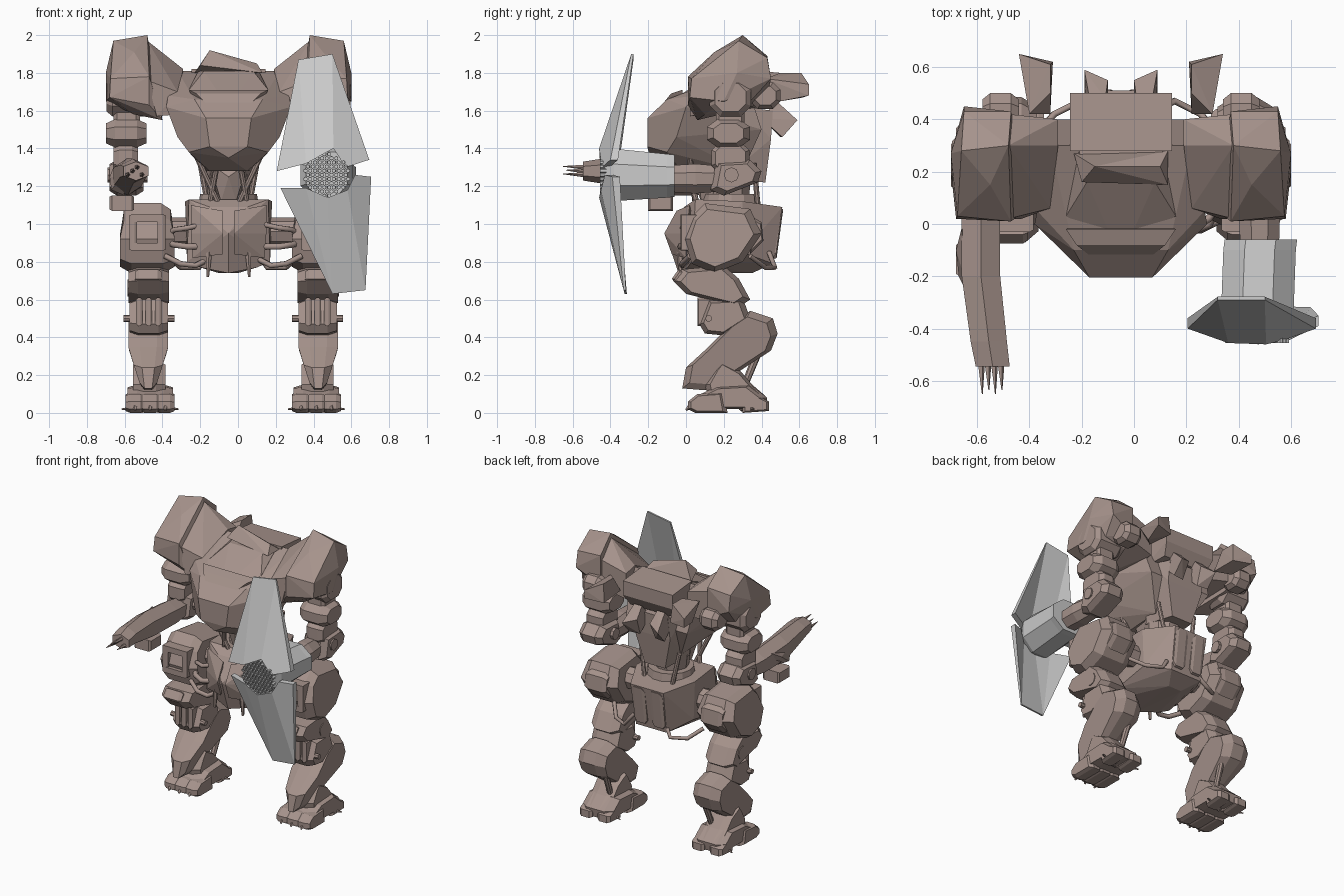
import bpy, bmesh, math
from mathutils import Vector

C = -0.05  # body centre line; part coordinates are measured outward from it
BROWN = bpy.data.materials.new("brown_armour")
BROWN.diffuse_color = (0.38, 0.29, 0.26, 1)

def emit(name, bm, pair=False, mat=BROWN):
    """Turn a bmesh into one object, or into a left and right pair."""
    for s in ((1, -1) if pair else (1,)):
        b = bm.copy()
        for v in b.verts:
            v.co.x = C + s * v.co.x
        bmesh.ops.recalc_face_normals(b, faces=b.faces[:])
        me = bpy.data.meshes.new(name)
        b.to_mesh(me)
        b.free()
        if mat:
            me.materials.append(mat)
        ob = bpy.data.objects.new(name + (("_left" if s > 0 else "_right") if pair else ""), me)
        bpy.context.collection.objects.link(ob)
    bm.free()

def hull(name, pts, pair=False, sym=False, mat=BROWN):
    bm = bmesh.new()
    for p in pts:
        bm.verts.new(p)
        if sym and p[0]:
            bm.verts.new((-p[0], p[1], p[2]))
    bmesh.ops.convex_hull(bm, input=bm.verts[:])
    bmesh.ops.delete(bm, geom=[v for v in bm.verts if not v.link_faces], context='VERTS')
    bmesh.ops.dissolve_limit(bm, angle_limit=0.05, verts=bm.verts[:], edges=bm.edges[:])
    emit(name, bm, pair, mat)

def skin(name, rings, pair=False, mat=BROWN):
    bm = bmesh.new()
    rs = [[bm.verts.new(p) for p in r] for r in rings]
    n = len(rs[0])
    for a, b in zip(rs, rs[1:]):
        for i in range(n):
            bm.faces.new((a[i], a[(i + 1) % n], b[(i + 1) % n], b[i]))
    bm.faces.new(rs[0])
    bm.faces.new(rs[-1])
    emit(name, bm, pair, mat)

def prism(name, prof, u0, u1, d=0.04, k=0.8, pair=True, width=lambda z: 1):
    """Side profile (y, z) extruded along x with chamfered ends."""
    cy = sum(p[0] for p in prof) / len(prof)
    cz = sum(p[1] for p in prof) / len(prof)
    m = (u0 + u1) / 2
    skin(name, [[(m + (u - m) * width(z), cy + (y - cy) * s, cz + (z - cz) * s) for y, z in prof]
                for u, s in ((u0, k), (u0 + d, 1), (u1 - d, 1), (u1, k))], pair)

def octa(cy, cz, ry, rz):
    return [(cy + ry * a, cz + rz * b) for a, b in
            ((-1, -.45), (-.5, -1), (.5, -1), (1, -.45), (1, .45), (.5, 1), (-.5, 1), (-1, .45))]

def loft(name, rings, n=8, pair=False, mat=BROWN):
    """Rings (x, y, z, rx, rz) stacked along y."""
    skin(name, [[(x + rx * math.cos(math.tau * (i + .5) / n), y, z + rz * math.sin(math.tau * (i + .5) / n))
                 for i in range(n)] for x, y, z, rx, rz in rings], pair, mat)

def rod(name, a, b, r0, r1=None, n=8, pair=True):
    a, b = Vector(a), Vector(b)
    q = (b - a).to_track_quat('Z', 'Y')
    ring = lambda c, r: [c + q @ Vector((r * math.cos(math.tau * i / n), r * math.sin(math.tau * i / n), 0)) for i in range(n)]
    skin(name, [ring(a, r0), ring(b, r0 if r1 is None else r1)], pair)

def pipe(name, pts, r):
    for s, side in ((1, "_left"), (-1, "_right")):
        cu = bpy.data.curves.new(name, 'CURVE')
        cu.dimensions, cu.bevel_depth, cu.bevel_resolution, cu.use_fill_caps = '3D', r, 1, True
        sp = cu.splines.new('POLY')
        sp.points.add(len(pts) - 1)
        for p, (u, y, z) in zip(sp.points, pts):
            p.co = (C + s * u, y, z, 1)
        cu.materials.append(BROWN)
        bpy.context.collection.objects.link(bpy.data.objects.new(name + side, cu))

def box(name, u0, u1, y0, y1, z0, z1, pair=True):
    prism(name, [(y0, z0), (y1, z0), (y1, z1), (y0, z1)], u0, u1, min(.012, (u1 - u0) / 3), .85, pair)

# Chest, back plate and rear torso
hull("chest", [(.18, -.1, 1.66), (.12, -.205, 1.56), (.28, -.05, 1.6), (.1, -.205, 1.41), (.21, -.1, 1.38), (.27, -.05, 1.46), (0, -.19, 1.35),
               (.1, -.02, 1.28), (.33, .0, 1.62), (.32, .05, 1.68), (.27, .3, 1.81), (.24, .4, 1.5), (.12, .3, 1.28)], sym=True)
hull("back_plate", [(.195, .28, 1.82), (.195, .5, 1.8), (.195, .5, 1.7), (.17, .45, 1.62), (.195, .28, 1.6)], sym=True)
hull("rear_torso", [(.17, .3, 1.62), (.13, .46, 1.6), (.14, .45, 1.45), (.08, .42, 1.22), (.12, .2, 1.24)], sym=True)
# Cockpit hump with a tilted raised hood and a front lip
hull("cockpit", [(.16, .28, 1.81), (.13, .16, 1.81), (.21, .03, 1.71), (.03, -.065, 1.66), (.19, .0, 1.6)], sym=True)
hull("hood", [(-.1, .22, 1.92), (.15, .22, 1.85), (.18, .15, 1.8), (-.15, .16, 1.84), (-.18, .27, 1.8), (.18, .28, 1.8)])
hull("chest_lip", [(.21, -.02, 1.71), (.17, -.08, 1.69), (.12, -.12, 1.64), (.16, .0, 1.6)], sym=True)

# Shoulders
hull("shoulder", [(.61, .28, 1.97), (.43, .3, 2.0), (.5, .15, 1.91), (.6, .43, 1.88), (.42, .43, 1.89), (.6, .45, 1.77),
                  (.42, .43, 1.68), (.65, .27, 1.8), (.65, .2, 1.65), (.625, .03, 1.77), (.63, .02, 1.67), (.42, .01, 1.78),
                  (.42, .01, 1.63), (.35, .06, 1.55), (.5, .1, 1.58), (.42, .35, 1.62), (.58, .35, 1.66)], pair=True)
hull("shoulder_bridge", [(.24, .3, 1.82), (.24, .4, 1.8), (.24, .4, 1.62), (.27, .06, 1.58), (.27, .06, 1.7), (.32, .3, 1.87),
                         (.43, .3, 1.97), (.43, .42, 1.86), (.43, .42, 1.66), (.43, .02, 1.76), (.38, .02, 1.57)], pair=True)
# Back fins, thrusters and pods
hull("back_fin", [(.39, .65, 1.74), (.39, .65, 1.68), (.27, .61, 1.8), (.26, .62, 1.67), (.35, .42, 1.77), (.27, .42, 1.68),
                  (.27, .5, 1.8), (.35, .5, 1.65)], pair=True)
hull("thruster", [(.05, .4, 1.56), (.13, .4, 1.56), (.06, .48, 1.65), (.12, .48, 1.65), (.05, .55, 1.58), (.14, .59, 1.55),
                  (.06, .5, 1.46), (.14, .51, 1.46)], pair=True)
prism("back_pod", octa(.42, 1.68, .08, .07), .39, .53, .03, .7)

# Upper arms
prism("shoulder_joint", octa(.235, 1.67, .11, .1), .42, .645, .03, .75)
prism("upper_arm", octa(.235, 1.57, .075, .08), .47, .61, .02)
prism("arm_cuff", octa(.225, 1.48, .115, .075), .435, .65, .05, .7)
prism("lower_arm_link", octa(.235, 1.35, .1, .09), .48, .61, .03)
prism("elbow", [(.13, 1.18), (.2, 1.15), (.38, 1.22), (.4, 1.28), (.34, 1.34), (.16, 1.33)], .45, .63, .04, .75)
rod("elbow_bolt", (.43, .24, 1.26), (.64, .24, 1.26), .04)
# Right forearm with gun block and claws
loft("right_forearm", [(-.53, .18, 1.24, .07, .07), (-.535, .05, 1.24, .085, .09), (-.535, -.2, 1.25, .085, .1),
                       (-.505, -.45, 1.28, .08, .065), (-.49, -.545, 1.28, .075, .05)], 6)
hull("forearm_fairing", [(-.61, -.02, 1.3), (-.63, -.1, 1.25), (-.62, -.2, 1.18), (-.57, -.3, 1.25), (-.55, .0, 1.18), (-.55, -.2, 1.15)])
box("gun_block", -.63, -.5, -.2, -.07, 1.07, 1.15, False)
for i in range(4):
    x = -.535 + i * .025
    rod(f"claw_{i}", (x, -.52, 1.26 + .02 * (i % 3)), (x + .005, -.65 + .015 * (i % 2), 1.265 + .02 * (i % 3)), .016, .002, 5, False)

# Left forearm with grey shield, sleeve and honeycomb muzzle
loft("left_forearm", [(.52, .22, 1.24, .07, .07), (.53, .05, 1.24, .085, .085), (.53, -.1, 1.24, .08, .075)])
loft("shield_sleeve", [(.535, -.06, 1.255, .15, .12), (.53, -.1, 1.255, .15, .125), (.52, -.38, 1.26, .15, .15), (.52, -.43, 1.26, .12, .13)], 8, mat=None)

def plate(name, pts, faces):
    """Bent shield plate, thin at its far tip."""
    bm = bmesh.new()
    f = [bm.verts.new((x - C, y, z)) for x, y, z in pts]
    b = [bm.verts.new((x - C, y + (.012 if abs(z - 1.26) > .5 else .04), z)) for x, y, z in pts]
    for fc in faces:
        bm.faces.new([f[i] for i in fc])
        bm.faces.new([b[i] for i in reversed(fc)])
    n = len(pts)
    for i in range(n):
        j = (i + 1) % n
        bm.faces.new((f[i], f[j], b[j], b[i]))
    emit(name, bm, mat=None)

plate("shield_upper", [(.32, -.29, 1.87), (.5, -.29, 1.9), (.695, -.4, 1.34), (.57, -.445, 1.3), (.505, -.46, 1.4),
                       (.36, -.455, 1.32), (.205, -.4, 1.28)], [(0, 5, 6), (0, 1, 4, 5), (1, 2, 3, 4)])
plate("shield_lower", [(.225, -.4, 1.19), (.36, -.45, 1.19), (.475, -.46, 1.14), (.58, -.45, 1.18), (.62, -.43, 1.26),
                       (.705, -.39, 1.25), (.675, -.33, .65), (.5, -.325, .63)],
      [(0, 1, 7), (1, 2, 7), (2, 3, 6, 7), (3, 4, 5, 6)])
comb = bmesh.new()
for r in range(-5, 6):
    for c in range(-6, 7):
        x, z = (c + .5 * (r % 2)) * .025, r * .022
        if math.hypot(x, z) < .115:
            ring = [[comb.verts.new((.52 + x + q * math.cos(math.tau * (i + .5) / 6), y, 1.26 + z + q * math.sin(math.tau * (i + .5) / 6)))
                     for i in range(6)] for q, y in ((.012, -.42), (.012, -.455), (.008, -.455), (.008, -.432))]
            for a, b in zip(ring, ring[1:]):
                for i in range(6):
                    comb.faces.new((a[i], a[(i + 1) % 6], b[(i + 1) % 6], b[i]))
            comb.faces.new(ring[-1])
emit("honeycomb_muzzle", comb, mat=None)

# Waist and pelvis
rod("waist", (0, .23, 1.05), (0, .23, 1.35), .1, .13, 10, False)
rod("waist_ring", (0, .24, 1.1), (0, .24, 1.16), .16, .15, 14, False)
for i, (a, b) in enumerate((((.17, .02, 1.36), (.05, .05, 1.1)), ((.06, .0, 1.32), (.1, .06, 1.1)), ((.15, .36, 1.32), (.11, .38, 1.1)))):
    rod(f"waist_strut_{i}", a, b, .015)
hull("abdomen", [(.1, .06, 1.32), (.04, .08, 1.12), (.12, .2, 1.32), (.05, .2, 1.1), (0, .03, 1.25)], sym=True)
hull("pelvis", [(.21, .05, 1.13), (.1, -.01, 1.09), (.22, .03, .8), (0, -.11, .95), (0, -.04, .74), (.15, .01, .77), (.23, .3, 1.12),
                (.13, .51, 1.09), (.22, .3, .85), (.12, .46, .79), (.05, .35, .74)], sym=True)
hull("pelvis_front_panel", [(.03, -.05, 1.07), (.2, .02, 1.1), (.2, -.0, .95), (.19, .0, .82), (.03, -.075, .84), (.03, -.115, .95), (.1, .05, .95)], pair=True)
prism("pelvis_rear_panel", [(.44, 1.08), (.515, 1.08), (.48, .82), (.42, .8)], .02, .12, .02)
rod("pelvis_spike", (.1, -.03, .92), (.11, -.03, .72), .025, .008, 6)

# Hips and hoses; the legs stand slightly left of the torso centre
C = -.025
rod("hip_axle", (.12, .2, .96), (.4, .2, .96), .075)
pipe("hip_hose_upper", [(.15, .02, 1.0), (.24, -.02, .98), (.31, .02, .97), (.34, .06, .95)], .015)
pipe("hip_hose_middle", [(.15, .02, .88), (.24, -.03, .88), (.31, .0, .89), (.34, .06, .9)], .018)
pipe("hip_hose_lower", [(.12, .02, .82), (.2, -.02, .78), (.28, -.02, .79), (.36, .02, .83)], .016)
pipe("hip_hose_rear", [(.12, .44, .85), (.18, .47, .77), (.28, .42, .77), (.35, .34, .83)], .014)

# Thighs, narrower at the top, with framed front recess
thigh_width = lambda z: 1 if z < 1 else .85
prism("thigh", [(.03, 1.04), (.1, 1.11), (.34, 1.08), (.4, .95), (.3, .8), (.15, .74), (.03, .79), (-.01, .92)], .31, .6, .06, .82, True, thigh_width)
for nm, u0, u1, z0, z1 in (("top", .36, .55, 1.01, 1.05), ("bottom", .36, .55, .86, .9), ("inner", .36, .4, .87, 1.04), ("outer", .51, .55, .87, 1.04)):
    box("thigh_frame_" + nm, u0, u1, -.03, .06, z0, z1)
prism("thigh_rear_plate", [(.33, 1.05), (.4, 1.01), (.41, .91), (.34, .84)], .37, .54, .03)

# Knees
prism("knee_upper", [(-.07, .7), (-.02, .76), (.2, .78), (.28, .71), (.34, .6), (.28, .56), (.0, .63)], .34, .555, .05)
prism("knee_guard", [(-.075, .71), (-.04, .76), (.05, .73), (.06, .64), (-.02, .65)], .38, .52, .02)
prism("knee_lower", [(.07, .47), (.12, .6), (.3, .61), (.34, .5), (.2, .41), (.1, .42)], .345, .55, .05)
rod("knee_bar", (.31, .12, .5), (.58, .12, .5), .018)
rod("knee_pivot", (.34, .2, .66), (.56, .2, .66), .045)
for i in range(3):
    box(f"knee_rib_{i}", .38 + .05 * i, .415 + .05 * i, .06, .15, .46, .61)

# Shins, narrowing to the ankle
shin_width = lambda z: min(1, max(.42, .42 + (z - .12) * 2.6))
prism("shin", [(.34, .54), (.46, .5), (.485, .42), (.45, .33), (.22, .18), (.1, .12), (-.02, .13), (.0, .24), (.12, .35), (.25, .48)],
      .345, .555, .06, .85, True, shin_width)
rod("calf_piston", (.39, .38, .32), (.4, .3, .12), .022, .018)

# Ankles and feet
prism("ankle", [(.15, .24), (.18, .28), (.29, .22), (.35, .15), (.42, .09), (.3, .06), (.12, .07), (.1, .15)], .36, .53, .05)
prism("foot", [(.05, .03), (.06, .09), (.16, .14), (.34, .15), (.43, .08), (.42, .02), (.08, .02)], .32, .56, .05)
for i, (u0, u1) in enumerate(((.31, .41), (.385, .495), (.47, .57))):
    prism(f"toe_{i}", [(.01, .02), (.01, .06), (.06, .1), (.2, .11), (.22, .0), (.05, .0)], u0, u1, .025)
    rod(f"toe_claw_{i}", ((u0 + u1) / 2, .05, .06), ((u0 + u1) / 2, .0, .015), .025, .006, 5)
for i, (u0, u1) in enumerate(((.32, .42), (.46, .56))):
    prism(f"heel_{i}", [(.3, .0), (.3, .07), (.36, .1), (.44, .06), (.44, .01)], u0, u1, .02)
    rod(f"side_spur_{i}", (.44, .3, .03), (.29 + .3 * i, .36, .02), .025, .004, 5)
